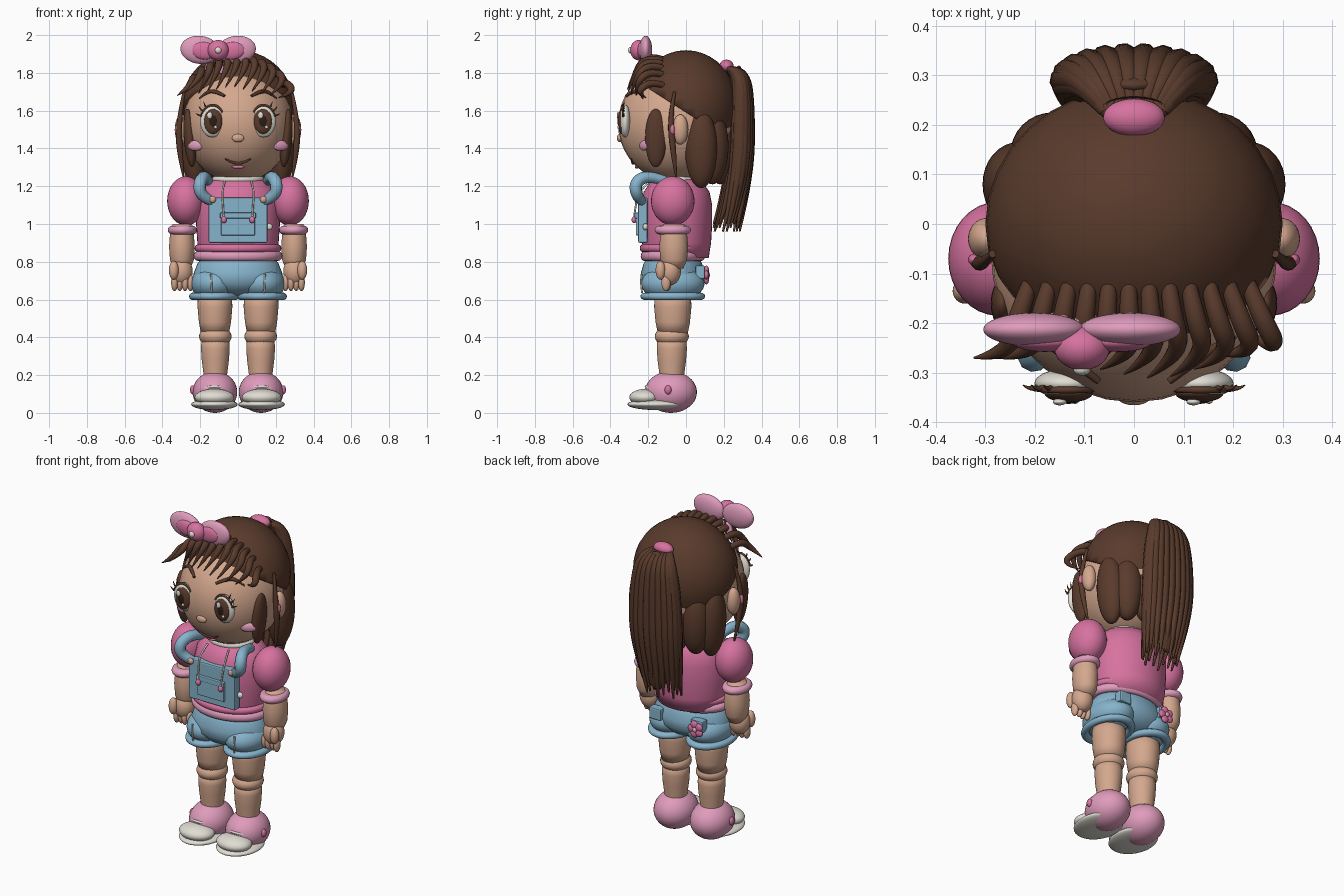
import bpy, bmesh, math
from mathutils import Vector, Matrix, Euler

cube = bpy.data.objects.get("Cube")
if cube:
    bpy.data.objects.remove(cube, do_unlink=True)


def material(name, *rgb):
    m = bpy.data.materials.new(name)
    m.use_nodes = True
    m.diffuse_color = (*rgb, 1)
    m.node_tree.nodes["Principled BSDF"].inputs["Base Color"].default_value = (*rgb, 1)
    return m


SKIN = material("skin", .66, .39, .27)
HAIR = material("hair_brown", .10, .043, .025)
PINK = material("pink", .68, .17, .35)
PALE = material("pale_pink", .74, .33, .50)
BLUE = material("denim_blue", .24, .45, .60)
CREAM = material("cream", .74, .72, .65)
DARK = material("dark_brown", .025, .012, .008)


def finish(name, bm, mat, smooth=True):
    bmesh.ops.recalc_face_normals(bm, faces=bm.faces)
    mesh = bpy.data.meshes.new(name)
    bm.to_mesh(mesh)
    bm.free()
    mesh.materials.append(mat)
    for p in mesh.polygons:
        p.use_smooth = smooth
    ob = bpy.data.objects.new(name, mesh)
    bpy.context.collection.objects.link(ob)
    return ob


def ball(name, loc, r, mat, rot=(0, 0, 0), cut=None):
    bm = bmesh.new()
    bmesh.ops.create_uvsphere(bm, u_segments=32, v_segments=20, radius=1)
    bm.transform(Matrix.LocRotScale(Vector(loc), Euler(rot), Vector(r)))
    if cut:
        bmesh.ops.bisect_plane(bm, geom=bm.verts[:] + bm.edges[:] + bm.faces[:],
                               plane_co=cut[0], plane_no=cut[1], clear_inner=True)
        bmesh.ops.holes_fill(bm, edges=bm.edges[:], sides=0)
    return finish(name, bm, mat)


def lathe(name, profile, loc, mat, ys=1.0, closed=False, n=40):
    """Revolve (radius, height) pairs about z, with the depth scaled by ys."""
    bm = bmesh.new()
    rings = [[bm.verts.new((loc[0] + r * math.cos(math.tau * i / n),
                            loc[1] + r * ys * math.sin(math.tau * i / n), loc[2] + z))
              for i in range(n)] for r, z in profile]
    pairs = list(zip(rings, rings[1:]))
    if closed:
        pairs.append((rings[-1], rings[0]))
    else:
        bm.faces.new(rings[0])
        bm.faces.new(rings[-1])
    for a, b in pairs:
        for i in range(n):
            j = (i + 1) % n
            bm.faces.new((a[i], a[j], b[j], b[i]))
    return finish(name, bm, mat)


def ring(name, loc, major, minor, mat, ys=1.0):
    prof = [(major + minor * math.cos(math.tau * k / 12), minor * math.sin(math.tau * k / 12))
            for k in range(12)]
    return lathe(name, prof, loc, mat, ys, closed=True)


def tube(name, pts, radii, mat):
    cu = bpy.data.curves.new(name, 'CURVE')
    cu.dimensions = '3D'
    cu.bevel_depth = 1
    cu.bevel_resolution = 3
    cu.use_fill_caps = True
    sp = cu.splines.new('NURBS')
    sp.points.add(len(pts) - 1)
    for p, co, r in zip(sp.points, pts, radii):
        p.co, p.radius = (*co, 1), r
    sp.order_u, sp.use_endpoint_u, sp.resolution_u = 3, True, 6
    tmp = bpy.data.objects.new(name + "_path", cu)
    bpy.context.collection.objects.link(tmp)
    dg = bpy.context.evaluated_depsgraph_get()
    bm = bmesh.new()
    bm.from_mesh(bpy.data.meshes.new_from_object(tmp.evaluated_get(dg)))
    bpy.data.objects.remove(tmp, do_unlink=True)
    return finish(name, bm, mat)


def box(name, loc, size, mat, bevel=.008):
    bm = bmesh.new()
    bmesh.ops.create_cube(bm, size=1, matrix=Matrix.LocRotScale(Vector(loc), None, Vector(size)))
    bmesh.ops.bevel(bm, geom=bm.edges[:], offset=bevel, segments=2, affect='EDGES', profile=.5)
    return finish(name, bm, mat, smooth=False)


def on_face(x, z, out=0.0):
    """Point on the front of the head, pushed outward."""
    d = max(0, 1 - (x / .29) ** 2 - ((z - 1.53) / .31) ** 2)
    return (x, -.05 - .31 * math.sqrt(d) - out, z)


# Head and middle of the face
ball("head", (0, -.05, 1.53), (.29, .31, .31), SKIN)
ball("nose", on_face(0, 1.455), (.032, .015, .022), SKIN)
tube("mouth", [on_face(x, z, .003) for x, z in ((-.068, 1.345), (-.03, 1.322), (.03, 1.322), (.068, 1.345))],
     (.004, .008, .008, .004), HAIR)
ball("lower_lip", on_face(0, 1.302), (.036, .01, .009), PINK)

# Hair cap, fringe, ponytail
ball("hair_cap", (0, 0, 1.62), (.3, .275, .3), HAIR, cut=((0, -.25, 1.75), (0, .21, .33)))
for i in range(12):
    x = -.21 + .04 * i
    edge = abs(x - .01) / .22
    top = 1.62 + .3 * math.sqrt(max(.05, .76 - (x / .3) ** 2))
    tip_x = x * 1.18 - .055
    tip = on_face(min(tip_x, .25), 1.73 - .06 * edge, .012)
    if i < 2:
        tip = (tip_x - .02, -.27, 1.68 + .02 * i)
    tube("fringe_lock", [(x, -.12, top - .01), (x * 1.12, -.19, top + .012),
                         (x * 1.25 + .01, -.262, top - .05), tip], (.016, .021, .019, .002), HAIR)
ball("ponytail_core", (0, .28, 1.42), (.125, .05, .42), HAIR)
for i in range(22):
    a = math.tau * i / 22
    c, s = math.cos(a), math.sin(a)
    tube("ponytail_strand", [(.06 * c, .235 + .02 * s, 1.82), (.10 * c, .29 + .03 * s, 1.81),
                             (.14 * c, .295 + .045 * s, 1.60), (.145 * c, .285 + .05 * s, 1.25),
                             (.11 * c, .215 + .07 * s, .96 + .02 * (i % 3))],
         (.015, .024, .028, .028, .005), HAIR)
ball("hair_tie", (0, .215, 1.835), (.062, .038, .035), PINK)
for x in (.06, -.06):
    ball("nape_hair", (x, .18, 1.41), (.09, .075, .2), HAIR)

# Bow on the hair
for s in (-1, 1):
    ball("bow_loop", (-.105 + .097 * s, -.213, 1.922), (.103, .034, .074), PALE, (0, -.12 * s, 0))
    ball("bow_loop_inner", (-.105 + .075 * s, -.238, 1.917), (.066, .02, .046), PINK, (0, -.12 * s, 0))
    ball("bow_tail", (-.125 + .03 * s, -.195, 1.83), (.02, .018, .05), PALE, (0, -.35 * s, 0))
ball("bow_knot", (-.105, -.25, 1.92), (.056, .045, .054), PINK)
ball("bow_pearl", (-.105, -.294, 1.92), (.017, .012, .017), CREAM)

# Torso and bib
lathe("shirt", [(.2, .82), (.215, .9), (.222, 1.0), (.222, 1.1), (.205, 1.17), (.16, 1.225), (.09, 1.25)],
      (0, -.05, 0), PINK, .85)
ring("shirt_hem_upper", (0, -.07, .872), .21, .02, PINK, .76)
ring("shirt_hem_lower", (0, -.07, .83), .21, .026, PALE, .72)
ring("collar", (0, -.06, 1.235), .12, .018, CREAM, .9)
box("bib", (0, -.228, 1.02), (.31, .05, .24), BLUE)
box("bib_pocket", (0, -.257, 1.0), (.18, .016, .12), BLUE, .005)
box("bib_pocket_flap", (0, -.264, 1.045), (.19, .016, .03), BLUE, .005)
ball("hip_button", (.165, -.215, .985), (.018, .014, .018), CREAM)

# Shorts
lathe("shorts_hips", [(.19, .825), (.215, .79), (.235, .74), (.235, .69), (.17, .64), (.08, .62)],
      (0, -.07, 0), BLUE, .72)
for k in range(5):
    a = math.tau * k / 5
    ball("flower_petal", (-.14 + .028 * math.cos(a), .108, .73 + .028 * math.sin(a)), (.023, .013, .023), PINK)
ball("flower_centre", (-.14, .118, .73), (.014, .01, .014), PALE)

# Everything that comes in left and right pairs
for s, side in ((1, "left_"), (-1, "right_")):
    def n(part):
        return side + part

    # Eyes, brows, cheeks, ears
    ex, ez = .135 * s, 1.545
    ball(n("eye_white"), (ex, -.322, ez), (.066, .03, .086), CREAM)
    ball(n("iris"), (ex - .003 * s, -.341, ez - .002), (.049, .019, .066), HAIR)
    ball(n("pupil"), (ex - .003 * s, -.348, ez), (.028, .015, .04), DARK)
    ball(n("eye_glint"), (ex - .015, -.359, ez + .03), (.014, .007, .018), CREAM)
    ball(n("eye_glint_small"), (ex + .016, -.357, ez - .032), (.008, .006, .009), CREAM)
    arc = [math.radians(a) for a in (15, 50, 90, 130, 165)]
    tube(n("upper_lash"), [(ex + .068 * math.cos(a), -.335, ez + .09 * math.sin(a)) for a in arc],
         (.003, .006, .007, .006, .003), HAIR)
    for a in (.35, .7, 1.05):
        dx, dz = s * math.cos(a), math.sin(a)
        tube(n("lash"), [(ex + .062 * dx, -.33, ez + .08 * dz), (ex + .08 * dx, -.335, ez + .09 * dz),
                         (ex + .095 * dx, -.325, ez + .12 * dz)], (.006, .005, .001), HAIR)
    tube(n("brow"), [on_face(x * s, z, .006) for x, z in ((.072, 1.678), (.12, 1.705), (.165, 1.70), (.205, 1.665))],
         (.007, .011, .010, .003), HAIR)
    ball(n("cheek"), on_face(.225 * s, 1.415, .012), (.048, .016, .027), PALE, (0, 0, .5 * s))
    ball(n("ear"), (.298 * s, -.03, 1.5), (.037, .042, .08), SKIN)
    ball(n("earring"), (.322 * s, -.072, 1.5), (.013, .012, .028), PINK)

    # Side and back hair
    ball(n("side_lock"), (.255 * s, -.16, 1.455), (.032, .056, .155), HAIR, (0, .08 * s, 0))
    tube(n("thin_lock"), [(.285 * s, -.06, 1.70), (.31 * s, -.085, 1.58), (.315 * s, -.07, 1.4), (.285 * s, -.05, 1.23)],
         (.008, .013, .02, .003), HAIR)
    ball(n("back_lobe"), (.235 * s, .08, 1.4), (.07, .085, .21), HAIR, (0, .05 * s, 0))
    ball(n("nape_lobe"), (.165 * s, .14, 1.41), (.085, .085, .2), HAIR)

    # Arms
    ball(n("sleeve"), (.275 * s, -.07, 1.122), (.1, .115, .13), PINK)
    ring(n("sleeve_cuff"), (.295 * s, -.07, .968), .053, .024, PALE, 1.25)
    lathe(n("forearm"), [(.05, 1.0), (.063, .95), (.068, .88), (.063, .81), (.045, .765)],
          (.297 * s, -.065, 0), SKIN, 1.12)
    ball(n("hand"), (.3 * s, -.085, .75), (.06, .058, .075), SKIN)
    ball(n("thumb"), (.34 * s, -.135, .755), (.026, .026, .05), SKIN)
    for i in range(4):
        ball(n("finger"), ((.252 + .028 * i) * s, -.1 - .006 * (i % 2), .69), (.018, .024, .045), SKIN)

    # Straps, cords, pocket studs
    tube(n("strap"), [(.14 * s, -.235, 1.12), (.2 * s, -.262, 1.15), (.205 * s, -.27, 1.22), (.175 * s, -.2, 1.26),
                      (.155 * s, -.1, 1.225)], (.026, .032, .033, .032, .025), BLUE)
    ball(n("strap_stud"), (.135 * s, -.262, 1.13), (.018, .012, .018), SKIN)
    tube(n("cord"), [(.07 * s, -.19, 1.225), (.085 * s, -.245, 1.18), (.08 * s, -.268, 1.1), (.075 * s, -.275, 1.03)],
         (.005,) * 4, CREAM)
    ball(n("cord_bead"), (.075 * s, -.275, 1.022), (.015, .013, .018), PINK)

    # Shorts legs and pockets
    ball(n("shorts_leg"), (.125 * s, -.07, .685), (.125, .168, .095), BLUE)
    ring(n("shorts_cuff"), (.127 * s, -.07, .617), .112, .02, BLUE, 1.3)
    tube(n("shorts_seam"), [(.142 * s, -.235, .735), (.142 * s, -.242, .69), (.138 * s, -.232, .635)],
         (.005,) * 3, CREAM)
    box(n("back_pocket"), (.14 * s, .075, .745), (.08, .05, .07), BLUE)

    # Legs
    lathe(n("thigh"), [(.09, .64), (.092, .56), (.085, .48), (.074, .42)], (.122 * s, -.07, 0), SKIN, 1.07)
    ball(n("knee"), (.12 * s, -.075, .405), (.086, .09, .056), SKIN)
    lathe(n("shin"), [(.072, .4), (.076, .34), (.072, .28), (.062, .2), (.06, .15)], (.12 * s, -.075, 0), SKIN, 1.05)

    # Shoes
    ball(n("shoe"), (.122 * s, -.08, .11), (.118, .138, .11), PALE)
    ball(n("sole"), (.125 * s, -.155, .045), (.123, .155, .03), CREAM)
    ball(n("toe_cap"), (.125 * s, -.215, .082), (.105, .085, .045), CREAM)
    tube(n("lace"), [((.125 + .08 * t) * s, -.215 + .05 * t * t, .14 - .02 * t * t) for t in (-1, -.5, 0, .5, 1)],
         (.007,) * 5, CREAM)
    ball(n("shoe_stud"), (.24 * s, -.095, .122), (.014, .018, .024), PINK)
